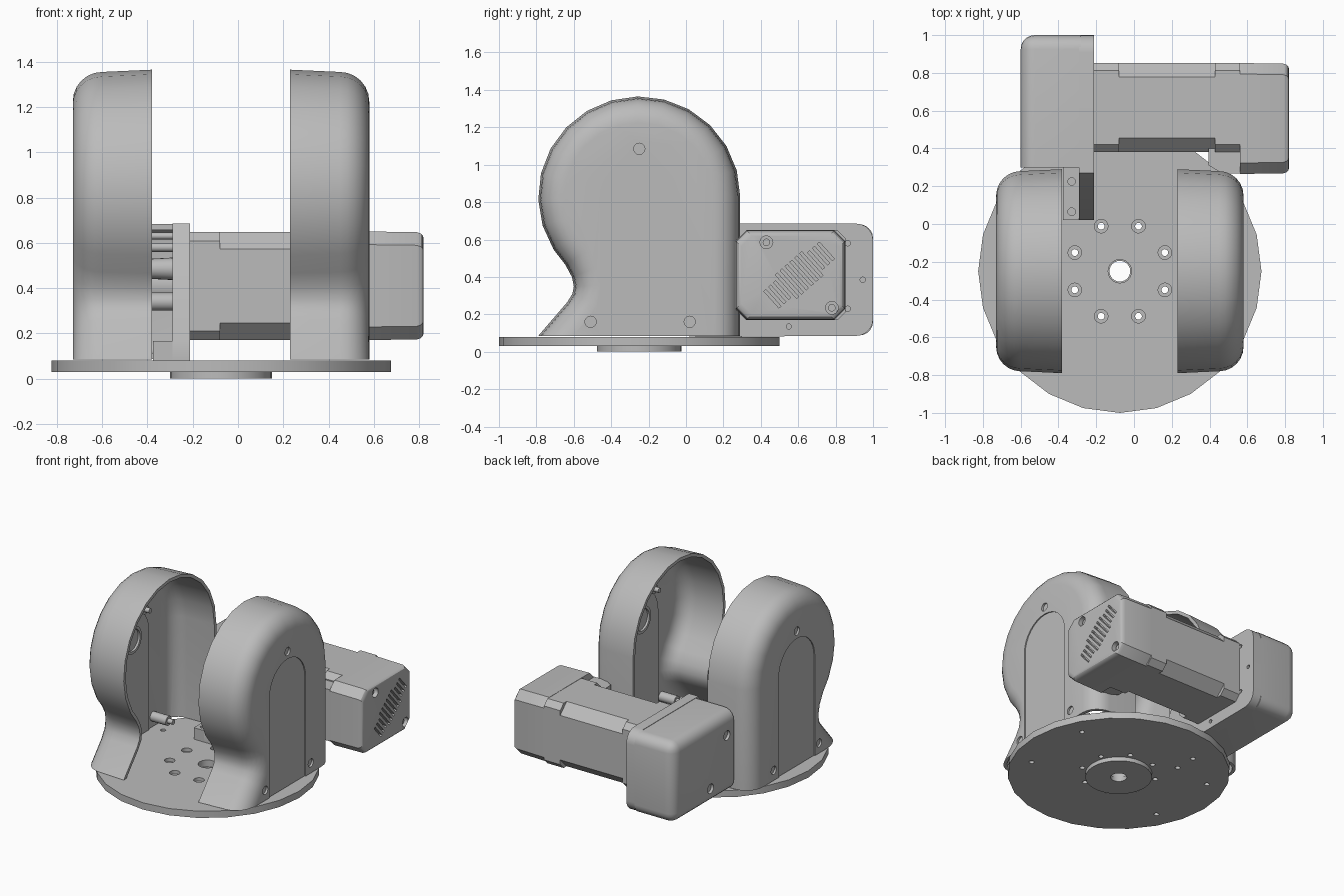
import bpy, bmesh, math
from mathutils import Matrix, Vector

if "Cube" in bpy.data.objects:
    bpy.data.objects.remove(bpy.data.objects["Cube"])

grey = bpy.data.materials.new("plain grey")
grey.use_nodes = True
grey.diffuse_color = (0.5, 0.5, 0.5, 1)
grey.node_tree.nodes["Principled BSDF"].inputs["Base Color"].default_value = (0.5, 0.5, 0.5, 1)

MID, PY, PZ = -0.075, -0.25, 0.83      # symmetry plane and pivot axis
parts = []


def finish(name, bm, keep=True):
    bmesh.ops.recalc_face_normals(bm, faces=bm.faces)
    mesh = bpy.data.meshes.new(name)
    bm.to_mesh(mesh)
    bm.free()
    mesh.materials.append(grey)
    obj = bpy.data.objects.new(name, mesh)
    bpy.context.collection.objects.link(obj)
    if keep:
        parts.append(obj)
    return obj


def cut(obj, cutter):
    mod = obj.modifiers.new("cut", "BOOLEAN")
    mod.operation, mod.solver, mod.object = "DIFFERENCE", "EXACT", cutter
    bpy.context.view_layer.update()
    result = obj.evaluated_get(bpy.context.evaluated_depsgraph_get())
    obj.data = bpy.data.meshes.new_from_object(result)
    obj.modifiers.clear()
    bpy.data.objects.remove(cutter)


def loft(name, rings, keep=True):
    """Skin a stack of equal closed rings and cap both ends."""
    bm = bmesh.new()
    rows = [[bm.verts.new(p) for p in ring] for ring in rings]
    n = len(rows[0])
    for a, b in zip(rows, rows[1:]):
        for i in range(n):
            j = (i + 1) % n
            bm.faces.new((a[i], a[j], b[j], b[i]))
    bm.faces.new(rows[0])
    bm.faces.new(rows[-1])
    return finish(name, bm, keep)


def prism(name, outline, x0, x1, keep=True):
    return loft(name, [[(x, y, z) for y, z in outline] for x in (x0, x1)], keep)


def cylinders(name, items, axis="X", sides=20, keep=True):
    """Each item is start, end along the axis, the two other coordinates, radius, end radius."""
    bm = bmesh.new()
    turn = Matrix.Rotation(math.pi / 2, 4, "Y") if axis == "X" else Matrix.Identity(4)
    for a, b, p, q, r0, r1 in items:
        mid = (a + b) / 2
        place = Vector((mid, p, q) if axis == "X" else (p, q, mid))
        bmesh.ops.create_cone(bm, cap_ends=True, segments=sides, radius1=r0, radius2=r1,
                              depth=b - a, matrix=Matrix.Translation(place) @ turn)
    return finish(name, bm, keep)


def block(name, lo, hi, bevel=0, rule=None, keep=True):
    bm = bmesh.new()
    lo, hi = Vector(lo), Vector(hi)
    bmesh.ops.create_cube(bm, size=1, matrix=Matrix.Translation((lo + hi) / 2)
                          @ Matrix.Diagonal((*(hi - lo), 1)))
    if bevel:
        edges = [e for e in bm.edges if rule((e.verts[0].co + e.verts[1].co) / 2)]
        bmesh.ops.bevel(bm, geom=edges, offset=bevel, segments=5, profile=0.5, affect="EDGES")
    return finish(name, bm, keep)


def chamfered(y0, y1, z0, z1, c):
    return [(y0 + c, z0), (y1 - c, z0), (y1, z0 + c), (y1, z1 - c),
            (y1 - c, z1), (y0 + c, z1), (y0, z1 - c), (y0, z0 + c)]


# Base plate, hub and their holes
base = cylinders("base_plate", [(0.03, 0.08, MID, PY, 0.75, 0.75)], "Z", 24)
hub = cylinders("base_hub", [(0, 0.031, MID, PY, 0.225, 0.225)], "Z", 32)
bolts = [(MID + 0.258 * math.cos(a), PY + 0.258 * math.sin(a))
         for a in (math.radians(22.5 + 45 * k) for k in range(8))]
feet = [(MID + s * 0.55, y) for s in (-1, 1) for y in (-0.51, 0.02)]
feet += [(-0.33, 0.065), (-0.33, 0.225)]
cut(base, cylinders("bolt_cut", [(0, 0.1, x, y, 0.018, 0.018) for x, y in bolts + feet], "Z", 16, False))
cut(base, cylinders("sink_cut", [(0.055, 0.1, x, y, 0.036, 0.036) for x, y in bolts], "Z", 16, False))
cut(base, cylinders("bore_cut", [(-0.1, 0.2, MID, PY, 0.062, 0.062)], "Z", 24, False))
cut(hub, cylinders("hub_bore_cut", [(-0.1, 0.2, MID, PY, 0.055, 0.055)], "Z", 24, False))

# Side outline of a cover: flared lip, neck, round head, straight back
outline = [(-0.79, 0.085), (-0.635, 0.265), (-0.607, 0.31), (-0.6, 0.35), (-0.61, 0.4), (-0.645, 0.465)]
for k in range(15):
    a = math.radians(212 - 212 * k / 14)
    outline.append((PY + 0.54 * math.cos(a), PZ + 0.535 * math.sin(a)))
outline.append((0.29, 0.085))
outline = [Vector(p) for p in outline]


def inset_outline(amount, floor):
    pts, last = [], len(outline) - 1
    for i, p in enumerate(outline):
        d = (outline[min(i + 1, last)] - outline[max(i - 1, 0)]).normalized()
        q = p + Vector((d.y, -d.x)) * amount
        if i in (0, last):
            q += d * ((floor - q.y) / d.y)
        pts.append(q)
    return pts


def cover_body(name, s, wall, floor, start, keep=True):
    rows = [(start, wall), (0.22, wall + 0.01)]
    r = 0.13 - wall
    for k in range(1, 7):
        a = math.pi / 12 * k
        rows.append((0.22 + r * math.sin(a), wall + 0.01 + r * (1 - math.cos(a))))
    return loft(name, [[(MID + s * (0.305 + u), y, z) for y, z in inset_outline(w, floor)]
                       for u, w in rows], keep)


arch = [(-0.46, 0.085), (-0.04, 0.085)]
arch += [(PY + 0.21 * math.cos(math.pi * k / 16), 0.82 + 0.21 * math.sin(math.pi * k / 16))
         for k in range(17)]
screws = [(PY, 1.085), (-0.51, 0.16), (0.02, 0.16)]

for s, side in ((1, "left"), (-1, "right")):
    def span(u0, u1):
        return sorted((MID + s * (0.305 + u0), MID + s * (0.305 + u1)))
    cover = cover_body(side + "_cover", s, 0, 0.085, 0)
    cut(cover, cover_body("cavity", s, 0.022, 0.03, -0.05, False))
    cut(cover, prism("arch_cut", [(y, z - 0.05 * (z < 0.1)) for y, z in arch], *span(0.342, 0.4), False))
    cut(cover, cylinders("screw_cut", [(*span(0.3, 0.4), y, z, 0.03, 0.03) for y, z in screws], keep=False))
    prism(side + "_arch_panel", arch, *span(0.318, 0.33))
    # Screw posts, wide at the wall and narrow at the tip
    cylinders(side + "_screw_posts", [(*span(0.2, 0.335), y, z, 0.035, 0.035) for y, z in screws]
              + [(*span(0.16, 0.338), y, z, 0.018, 0.018) for y, z in screws])
    ring = cylinders(side + "_pivot_ring", [(*span(0.3, 0.32), PY, PZ, 0.1, 0.1)], sides=28)
    cut(ring, cylinders("ring_cut", [(*span(0.2, 0.316), PY, PZ, 0.08, 0.08)], sides=28, keep=False))

# Gear housing, hollow and open at the front
housing = block("gear_housing", (-0.6, 0.3, 0.087), (-0.28, 1, 0.682), 0.075,
                lambda m: m.y > 0.31 and m.x < -0.29)
cut(housing, block("housing_cavity", (-0.575, 0.2, 0.112), (-0.2, 0.975, 0.657), 0.05,
                   lambda m: m.y > 0.21 and m.x < -0.21, False))
cut(housing, cylinders("housing_pits", [(-0.65, -0.58, 0.57, 0.2, 0.035, 0.035),
                                        (-0.65, -0.58, 0.38, 0.52, 0.035, 0.035)], keep=False))

# Gear flange with sloping gusset and rounded rear corners
flange = [(0.02, 0.08), (0.02, 0.17), (0.27, 0.685)]
for zc, start in ((0.595, 90), (0.175, 0)):
    for k in range(7):
        a = math.radians(start - 15 * k)
        flange.append((0.91 + 0.09 * math.cos(a), zc + 0.09 * math.sin(a)))
plate = prism("gear_flange", flange, -0.29, -0.213)
cut(plate, cylinders("flange_holes", [(-0.25, -0.1, y, z, 0.014, 0.014) for y, z in
                                      ((0.55, 0.135), (0.945, 0.385), (0.865, 0.58), (0.865, 0.23))],
                     sides=14, keep=False))
foot = block("flange_foot", (-0.375, 0.02, 0.08), (-0.285, 0.3, 0.165))
cut(foot, cylinders("foot_holes", [(0.12, 0.2, -0.33, y, 0.02, 0.02) for y in (0.065, 0.225)],
                    "Z", 16, False))
# Shafts and pins inside the housing
cylinders("gear_shafts", [(-0.57, -0.28, 0.6, 0.41, 0.1, 0.1), (-0.57, -0.28, 0.42, 0.485, 0.035, 0.05),
                          (-0.5, -0.28, 0.4, 0.63, 0.015, 0.015), (-0.5, -0.28, 0.42, 0.58, 0.02, 0.02),
                          (-0.5, -0.28, 0.4, 0.34, 0.04, 0.04)])

# Motor body with deeper chamfers along the middle
for name, x0, x1, c in (("motor_front", -0.215, -0.08, 0.04), ("motor_middle", -0.08, 0.43, 0.075),
                        ("motor_rear", 0.43, 0.562, 0.04)):
    prism(name, chamfered(0.38, 0.852, 0.17, 0.648, c), x0, x1)

# Terminal box and fan cover
terminal = [(0.395, 0.4), (0.395, 0.31), (0.47, 0.267), (0.565, 0.267), (0.565, 0.4)]
loft("terminal_box", [[(x, y, z) for x, y in terminal] for z in (0.22, 0.6)])
fan = loft("fan_cover", [[(x, y, z) for y, z in chamfered(0.265 + w, 0.852 - w, 0.17 + w, 0.65 - w, 0.058)]
                         for x, w in ((0.56, 0), (0.79, 0.003), (0.808, 0.009), (0.817, 0.018), (0.82, 0.03))])
fan_screws = ((0.43, 0.585), (0.78, 0.235))
cut(fan, cylinders("fan_screw_cut", [(0.785, 0.9, y, z, 0.034, 0.034) for y, z in fan_screws], keep=False))
cylinders("fan_screws", [(0.78, 0.797, y, z, 0.02, 0.02) for y, z in fan_screws])
bm = bmesh.new()
for k in range(12):
    t = k - 5.5
    half = 0.17 if 2 < k < 9 else 0.12
    bmesh.ops.create_cube(bm, size=1, matrix=Matrix.Translation((0.82, 0.605 + 0.026 * t, 0.41 + 0.023 * t))
                          @ Matrix.Rotation(math.radians(-48), 4, "X") @ Matrix.Diagonal((0.06, half, 0.015, 1)))
cut(fan, finish("vent_cut", bm, False))

# Smooth curved surfaces while keeping edges sharp
bpy.ops.object.select_all(action="DESELECT")
for obj in parts:
    obj.select_set(True)
bpy.context.view_layer.objects.active = parts[0]
bpy.ops.object.shade_smooth_by_angle(angle=math.radians(28))
